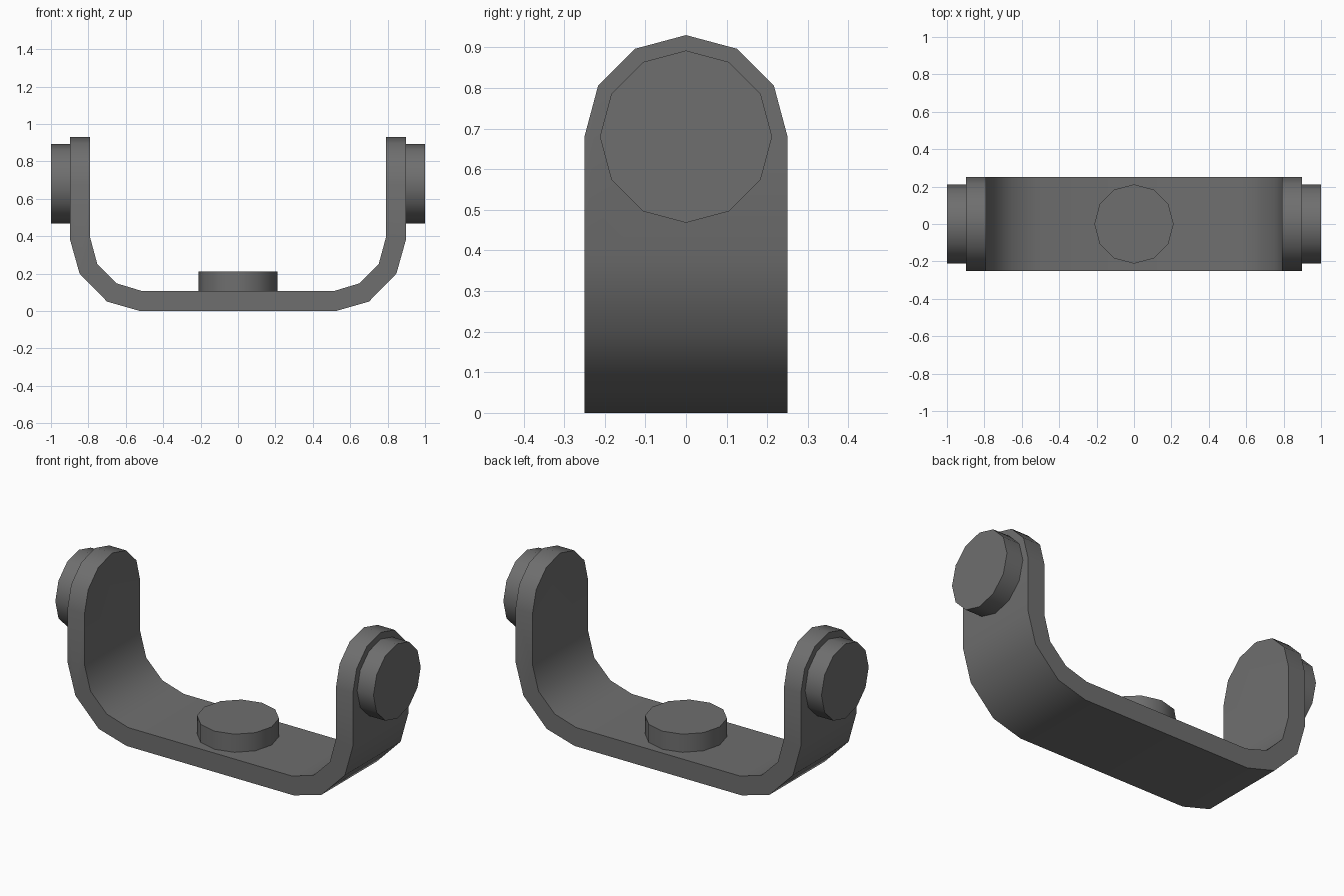
import bpy, bmesh, math
from mathutils import Matrix

if "Cube" in bpy.data.objects:
    bpy.data.objects.remove(bpy.data.objects["Cube"])

WIDTH, PIVOT_Z, BOSS_R = 0.25, 0.68, 0.212
SMOOTH = math.radians(40)
dark = bpy.data.materials.new("dark_metal")
dark.diffuse_color = (0.158, 0.158, 0.158, 1)
dark.use_nodes = True
dark.node_tree.nodes["Principled BSDF"].inputs["Base Color"].default_value = dark.diffuse_color


def finish(name, bm):
    bmesh.ops.recalc_face_normals(bm, faces=bm.faces)
    mesh = bpy.data.meshes.new(name)
    bm.to_mesh(mesh)
    bm.free()
    mesh.materials.append(dark)
    obj = bpy.data.objects.new(name, mesh)
    bpy.context.collection.objects.link(obj)
    bpy.ops.object.select_all(action='DESELECT')
    obj.select_set(True)
    bpy.context.view_layer.objects.active = obj
    bpy.ops.object.shade_smooth_by_angle(angle=SMOOTH)
    return obj


# Right half of the strap: outer point, inner point, half width
right = [((0.525, 0.0), (0.515, 0.107), WIDTH),
         ((0.70, 0.05), (0.65, 0.148), WIDTH),
         ((0.847, 0.20), (0.752, 0.25), WIDTH),
         ((0.897, 0.378), (0.79, 0.39), WIDTH)]
# Rounded arm end
for i in range(4):
    a = math.radians(30 * i)
    z = PIVOT_Z + WIDTH * math.sin(a)
    right.append(((0.897, z), (0.79, z), WIDTH * math.cos(a)))
left = [((-o[0], o[1]), (-n[0], n[1]), w) for o, n, w in reversed(right)]

# U-shaped strap, swept from one arm end to the other
bm = bmesh.new()
rings = []
for o, n, w in left + right:
    rings.append([bm.verts.new((p[0], y, p[1]))
                  for p, y in ((o, -w), (o, w), (n, w), (n, -w))])
for a, b in zip(rings, rings[1:]):
    for k in range(4):
        j = (k + 1) % 4
        bm.faces.new((a[k], a[j], b[j], b[k]))
bmesh.ops.remove_doubles(bm, verts=bm.verts, dist=1e-4)
bmesh.ops.dissolve_limit(bm, angle_limit=0.01, verts=bm.verts, edges=bm.edges)
finish("bracket_strap", bm)


# Twelve-sided round bosses
def boss(name, centre, depth, axis):
    bm = bmesh.new()
    bmesh.ops.create_cone(bm, cap_ends=True, segments=12, radius1=BOSS_R,
                          radius2=BOSS_R, depth=depth)
    turn = Matrix.Rotation(math.pi / 2, 4, 'Y') if axis == 'X' else Matrix()
    bm.transform(Matrix.Translation(centre) @ turn)
    finish(name, bm)


boss("base_boss", (0, 0, 0.158), 0.104, 'Z')
for side, s in (("left", -1), ("right", 1)):
    boss(side + "_pivot_boss", (s * 0.9485, 0, PIVOT_Z), 0.103, 'X')
